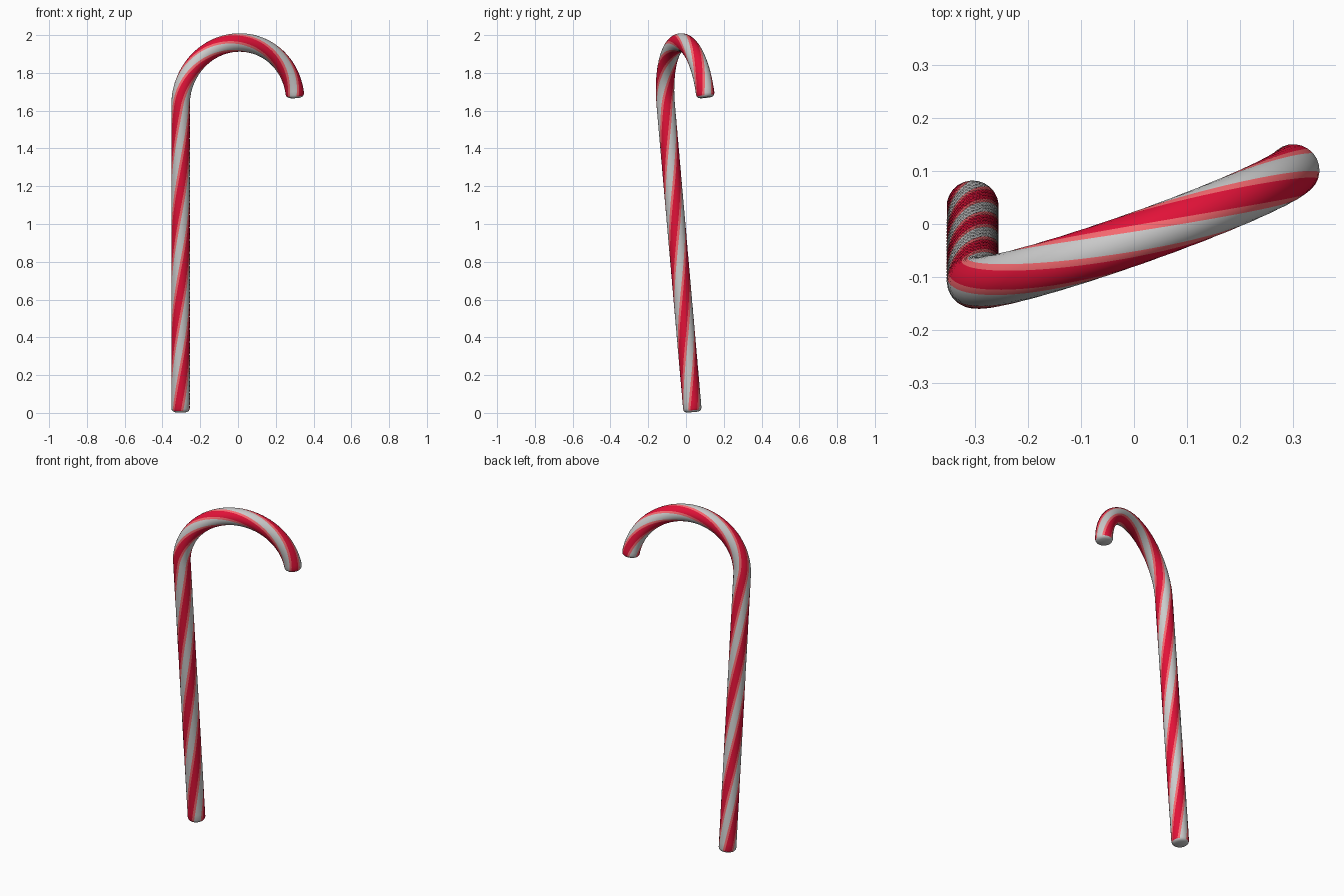
import bpy, bmesh
from math import pi, sin, cos, radians
from mathutils import Vector

if "Cube" in bpy.data.objects:
    bpy.data.objects.remove(bpy.data.objects["Cube"])

TUBE, BEND, STRAIGHT = 0.049, 0.322, 1.633
SIDES, STRIPES = 24, 3
ARC = radians(176.5)
LENGTH = STRAIGHT + BEND * ARC

# tilted plane of the cane: u runs across the hook, v runs up the stem
u = Vector((cos(radians(19.5)), sin(radians(19.5)), 0))
v = Vector((0, -0.0875, 1)).normalized()
u = (u - v * u.dot(v)).normalized()
n = u.cross(v)
base = Vector((-0.304, 0.035, 0.004))


def frame(s):
    """Centre and outward direction at distance s along the cane."""
    if s <= STRAIGHT:
        return base + v * s, -u
    a = (s - STRAIGHT) / BEND
    out = -u * cos(a) + v * sin(a)
    return base + v * STRAIGHT + u * BEND + out * BEND, out


def twist(s):
    deg = 222 * min(s, STRAIGHT) + 258 * max(0, s - STRAIGHT)
    return radians(deg)


# total twist at which a red stripe lies on the outside of the bend (x = 0.2)
PHASE = -twist(STRAIGHT + BEND * radians(131))

# stations along the cane: rounded ends, stem, bend
ends = [(0, 0.030), (0.004, 0.040), (0.010, 0.046), (0.020, TUBE)]
stations = list(ends)
stations += [(0.02 + (STRAIGHT - 0.02) * i / 48, TUBE) for i in range(1, 49)]
bend_len = LENGTH - 0.02 - STRAIGHT
stations += [(STRAIGHT + bend_len * i / 48, TUBE) for i in range(1, 49)]
stations += [(LENGTH - d, r) for d, r in reversed(ends[:-1])]

# stripe pattern over one third of the tube: 0 plain, 1 red, 2 pale edge
pattern = [1, 1, 1, 2, 0, 0, 0, 2]

bm = bmesh.new()
rings = []
for s, r in stations:
    c, out = frame(s)
    ring = []
    for k in range(SIDES):
        # the first three faces (red) are centred on angle zero
        a = 2 * pi * (k - 1.5) / SIDES + twist(s) + PHASE
        ring.append(bm.verts.new(c + (out * cos(a) - n * -sin(a)) * r))
    rings.append(ring)

for i in range(len(rings) - 1):
    for k in range(SIDES):
        j = (k + 1) % SIDES
        f = bm.faces.new((rings[i][k], rings[i][j], rings[i + 1][j], rings[i + 1][k]))
        tip = i < 2 or i > len(rings) - 4
        f.material_index = 0 if tip else pattern[k % (SIDES // STRIPES)]
bm.faces.new(rings[0])
bm.faces.new(rings[-1])

# make the stripes run as a right-handed helix
bmesh.ops.recalc_face_normals(bm, faces=bm.faces)
mesh = bpy.data.meshes.new("striped_cane")
bm.to_mesh(mesh)
bm.free()
cane = bpy.data.objects.new("striped_cane", mesh)
bpy.context.collection.objects.link(cane)

# plain grey body, red stripes, pale red edges
mesh.materials.append(None)
for name, col in (("red_stripe", (0.76, 0.006, 0.04, 1)),
                  ("pale_edge", (0.92, 0.14, 0.16, 1))):
    m = bpy.data.materials.new(name)
    m.diffuse_color = col
    m.use_nodes = True
    m.node_tree.nodes["Principled BSDF"].inputs["Base Color"].default_value = m.diffuse_color
    mesh.materials.append(m)

bpy.context.view_layer.objects.active = cane
cane.select_set(True)
bpy.ops.object.shade_smooth_by_angle(angle=radians(40))
